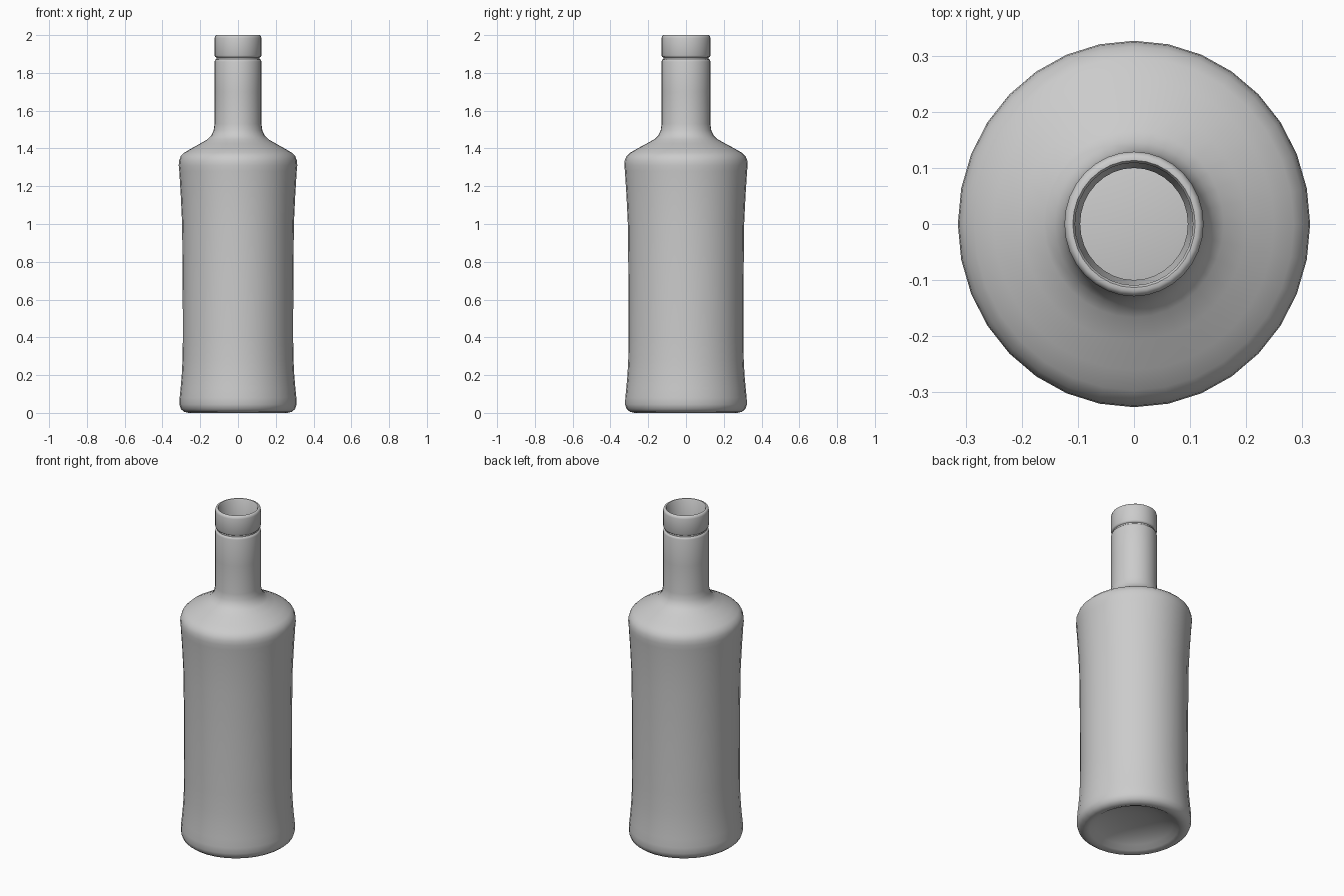
import bpy, bmesh, math

SIDES = 32
Y_STRETCH = 1.04  # the bottle is very slightly oval


def lathe(name, profile):
    """Revolve (radius, z) points; radius 0 makes a pole."""
    bm = bmesh.new()
    rings = []
    for r, z in profile:
        if r == 0:
            rings.append([bm.verts.new((0, 0, z))] * SIDES)
        else:
            rings.append([bm.verts.new((r * math.cos(a), r * Y_STRETCH * math.sin(a), z))
                          for a in (2 * math.pi * i / SIDES for i in range(SIDES))])
    for low, high in zip(rings, rings[1:]):
        for i in range(SIDES):
            j = (i + 1) % SIDES
            quad = (low[i], low[j], high[j], high[i])
            bm.faces.new(list(dict.fromkeys(quad)))
    bmesh.ops.recalc_face_normals(bm, faces=bm.faces)
    mesh = bpy.data.meshes.new(name)
    bm.to_mesh(mesh)
    bm.free()
    obj = bpy.data.objects.new(name, mesh)
    bpy.context.collection.objects.link(obj)
    bpy.context.view_layer.objects.active = obj
    obj.select_set(True)
    bpy.ops.object.shade_smooth_by_angle(angle=math.radians(50))
    return obj


# Hollow underside and rounded foot
foot = [(0, 0.07), (0.08, 0.066), (0.15, 0.052), (0.21, 0.028), (0.24, 0.008),
        (0.262, 0.0), (0.285, 0.006), (0.302, 0.02), (0.31, 0.045)]
# Waisted body
body = [(0.309, 0.08), (0.304, 0.13), (0.298, 0.2), (0.294, 0.28), (0.292, 0.4),
        (0.293, 0.7), (0.296, 1.0), (0.303, 1.15), (0.311, 1.28)]
# Rounded shoulder running into the neck
shoulder = [(0.314, 1.31), (0.312, 1.335), (0.304, 1.358), (0.285, 1.377),
            (0.25, 1.398), (0.2, 1.426), (0.16, 1.449), (0.141, 1.468),
            (0.129, 1.495), (0.124, 1.53)]
# Neck, groove and collar
neck = [(0.124, 1.7), (0.124, 1.86), (0.121, 1.87), (0.115, 1.873), (0.115, 1.882),
        (0.121, 1.885), (0.124, 1.892), (0.124, 1.985), (0.121, 1.996), (0.115, 2.0)]
# Mouth and inner wall down to the inner floor
inside = [(0.109, 2.0), (0.105, 1.994), (0.104, 1.9), (0.096, 1.87), (0.096, 1.53),
          (0.104, 1.48), (0.13, 1.44), (0.24, 1.375), (0.28, 1.345), (0.289, 1.31),
          (0.272, 1.0), (0.268, 0.4), (0.282, 0.1), (0.275, 0.05), (0.25, 0.03),
          (0.21, 0.05), (0.15, 0.073), (0.08, 0.087), (0, 0.091)]

lathe("bottle", foot + body + shoulder + neck + inside)
